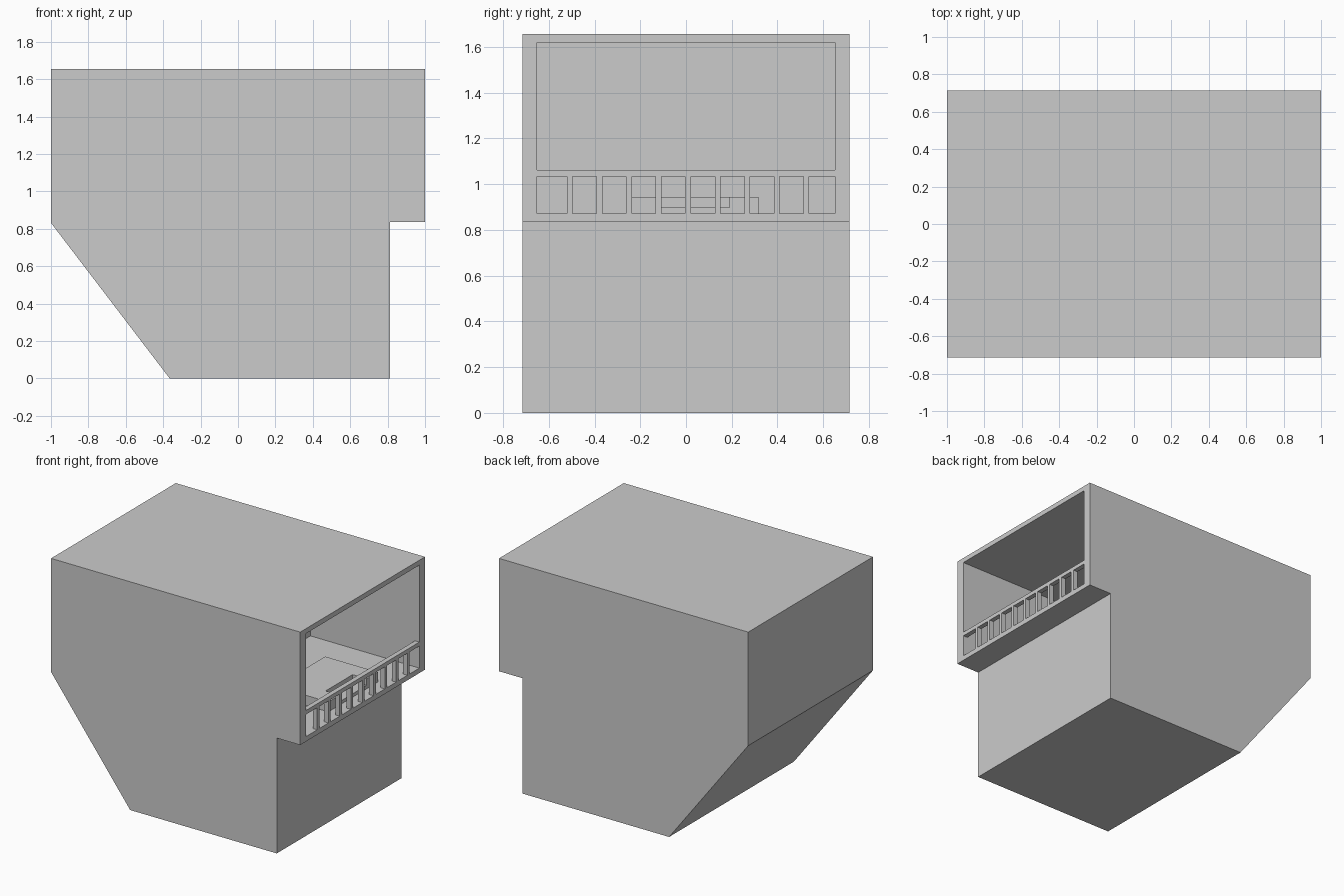
import bpy, bmesh

if "Cube" in bpy.data.objects:
    bpy.data.objects.remove(bpy.data.objects["Cube"])

FLOOR, CEIL, HALF_ROOM = 0.873, 1.62, 0.651


def extrude_profile(name, points, axis_map, depth):
    """Make a solid from a 2D outline; axis_map places each outline point in 3D."""
    bm = bmesh.new()
    face = bm.faces.new([bm.verts.new(axis_map(*p)) for p in points])
    ext = bmesh.ops.extrude_face_region(bm, geom=[face])
    verts = [g for g in ext["geom"] if isinstance(g, bmesh.types.BMVert)]
    bmesh.ops.translate(bm, verts=verts, vec=depth)
    bmesh.ops.recalc_face_normals(bm, faces=bm.faces)
    mesh = bpy.data.meshes.new(name)
    bm.to_mesh(mesh)
    bm.free()
    obj = bpy.data.objects.new(name, mesh)
    bpy.context.collection.objects.link(obj)
    return obj


def box(name, x0, x1, y0, y1, z0, z1):
    pts = [(x0, y0), (x1, y0), (x1, y1), (x0, y1)]
    return extrude_profile(name, pts, lambda x, y: (x, y, z0), (0, 0, z1 - z0))


# Main building body
outline = [(-0.365, 0), (0.812, 0), (0.812, 0.837), (1, 0.837),
           (1, 1.656), (-1, 1.656), (-1, 0.832)]
body = extrude_profile("building_body", outline,
                       lambda x, z: (x, -0.715, z), (0, 1.43, 0))

# Recessed balcony room, open towards +x
room = box("room_cutter", 0.126, 1.2, -HALF_ROOM, HALF_ROOM, FLOOR, CEIL)
room.hide_render = True
room.hide_set(True)
room.display_type = 'WIRE'
cut = body.modifiers.new("room", 'BOOLEAN')
cut.operation = 'DIFFERENCE'
cut.solver = 'EXACT'
cut.object = room

# Balcony railing
box("handrail", 0.965, 1, -HALF_ROOM, HALF_ROOM, 1.033, 1.062)
for i in range(9):
    y = -0.508 + i * 0.1293
    box("baluster", 0.965, 1, y - 0.0125, y + 0.0125, FLOOR, 1.033)

# Low bench: U-shaped raised block with a lower seat step
bench = [(0.478, -0.25), (0.90, -0.25), (0.90, -0.12), (0.787, -0.12),
         (0.787, 0.19), (0.90, 0.19), (0.90, 0.317), (0.478, 0.317)]
extrude_profile("bench_back_and_arms", bench,
                lambda x, y: (x, y, FLOOR), (0, 0, 0.945 - FLOOR))
box("bench_seat", 0.787, 0.90, -0.12, 0.19, FLOOR, 0.8975)
